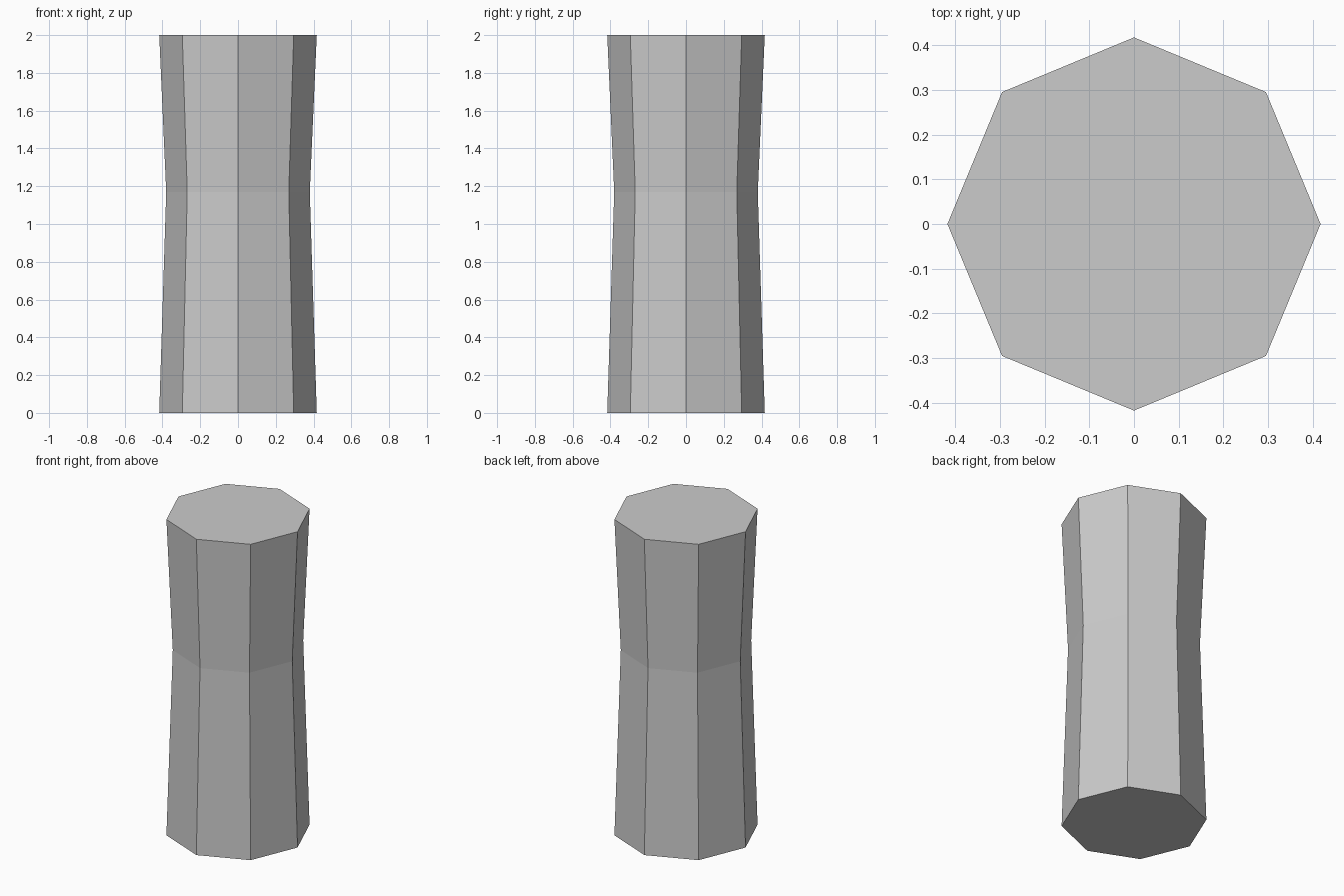
import bpy, bmesh
from math import cos, sin, pi

if "Cube" in bpy.data.objects:
    bpy.data.objects.remove(bpy.data.objects["Cube"])

SIDES = 8
PROFILE = [(0.417, 0.0), (0.38, 1.17), (0.417, 2.0)]  # radius, height

bm = bmesh.new()

# Octagonal rings: base, waist, top
rings = [[bm.verts.new((r * cos(2 * pi * i / SIDES), r * sin(2 * pi * i / SIDES), z))
          for i in range(SIDES)] for r, z in PROFILE]

# Side facets
for lower, upper in zip(rings, rings[1:]):
    for i in range(SIDES):
        j = (i + 1) % SIDES
        bm.faces.new((lower[i], lower[j], upper[j], upper[i]))

# End caps
bm.faces.new(rings[0][::-1])
bm.faces.new(rings[-1])

mesh = bpy.data.meshes.new("waisted_column")
bm.to_mesh(mesh)
bm.free()
column = bpy.data.objects.new("waisted_column", mesh)
bpy.context.collection.objects.link(column)
